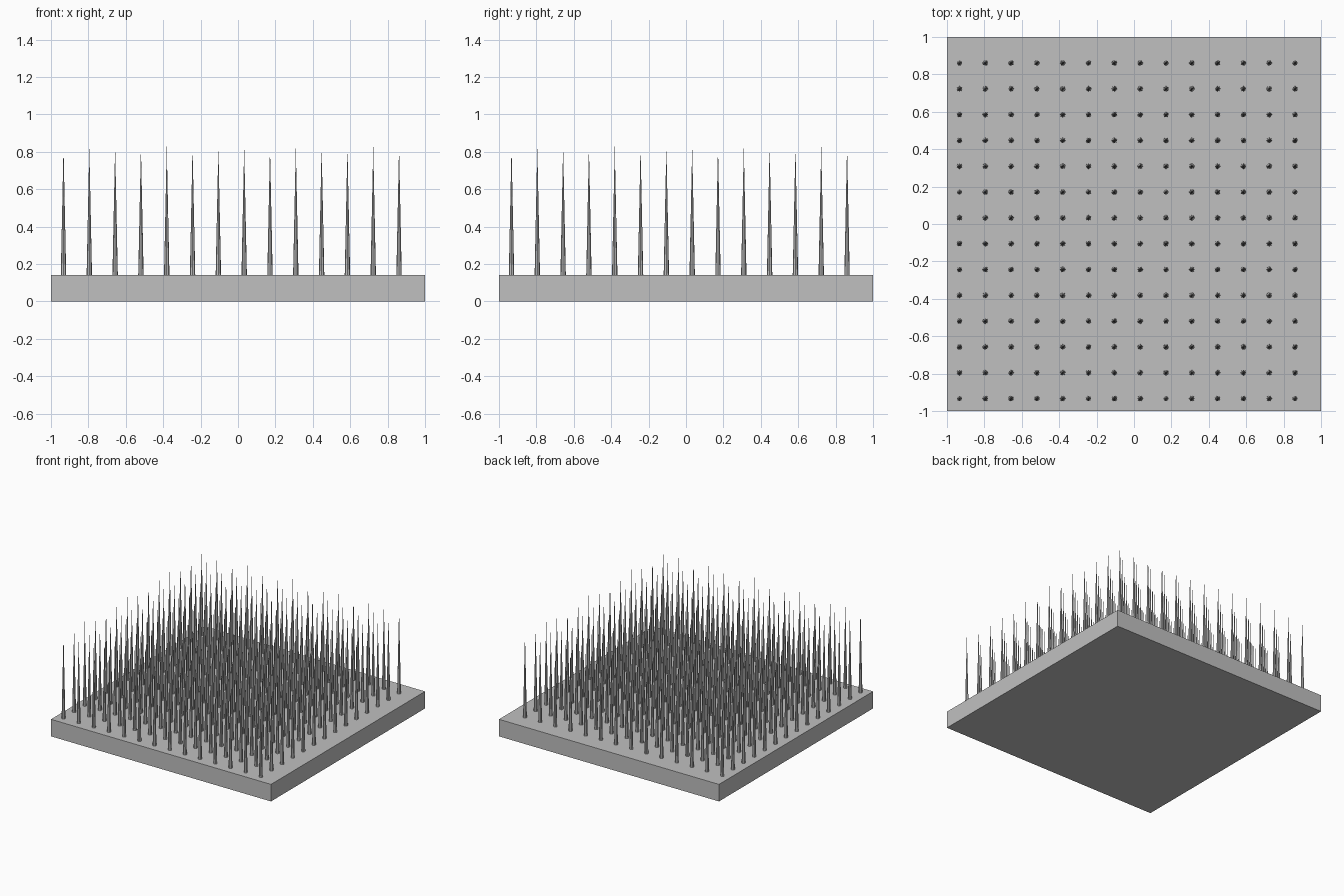
import bpy
import bmesh
from mathutils import Matrix

cube = bpy.data.objects.get("Cube")
if cube:
    bpy.data.objects.remove(cube, do_unlink=True)

# Single grey material
GREY = (0.53, 0.53, 0.53, 1.0)
grey = bpy.data.materials.new("plain grey")
grey.use_nodes = True
grey.diffuse_color = GREY
grey.node_tree.nodes["Principled BSDF"].inputs["Base Color"].default_value = GREY

PLATE_TOP = 0.14
SPIKE_TIP = 0.83
SPIKE_RADIUS = 0.0145
COUNT = 14
FIRST = -0.933
STEP = 0.138


def add_object(name, bm):
    mesh = bpy.data.meshes.new(name)
    bm.to_mesh(mesh)
    bm.free()
    mesh.materials.append(grey)
    obj = bpy.data.objects.new(name, mesh)
    bpy.context.collection.objects.link(obj)
    return obj


# Square base plate
bm = bmesh.new()
bmesh.ops.create_cube(
    bm, size=1,
    matrix=Matrix.Translation((0, 0, PLATE_TOP / 2)) @ Matrix.Diagonal((2, 2, PLATE_TOP, 1)))
add_object("base_plate", bm)

# Square grid of slender pointed spikes, slightly offset on the plate
height = SPIKE_TIP - PLATE_TOP
bm = bmesh.new()
for row in range(COUNT):
    for col in range(COUNT):
        centre = (FIRST + col * STEP, FIRST + row * STEP, PLATE_TOP + height / 2)
        bmesh.ops.create_cone(
            bm, cap_ends=True, segments=8, radius1=SPIKE_RADIUS, radius2=0,
            depth=height, matrix=Matrix.Translation(centre))
add_object("spikes", bm)
